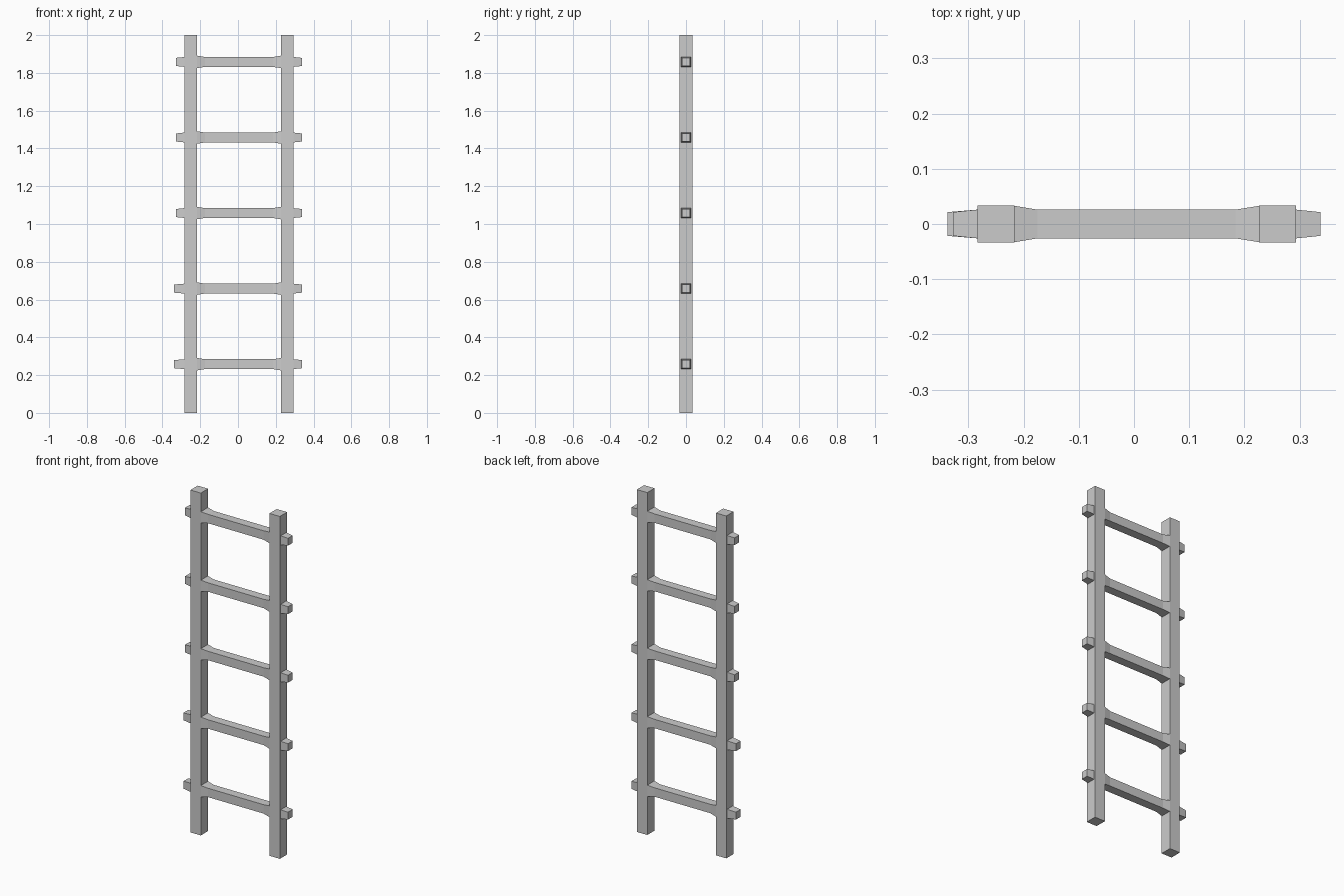
import bpy, bmesh

if "Cube" in bpy.data.objects:
    bpy.data.objects.remove(bpy.data.objects["Cube"])

RAIL_W, RAIL_D, HEIGHT = 0.067, 0.067, 2.0
LEFT_X, RIGHT_X = -0.2505, 0.2605


def loft(name, sections, axis):
    """Square-section beam through (position, half_a, half_b) stations along an axis."""
    bm = bmesh.new()
    rings = []
    for p, a, b in sections:
        ring = []
        for s, t in ((-1, -1), (1, -1), (1, 1), (-1, 1)):
            co = (p, s * a, t * b) if axis == 'X' else (s * a, t * b, p)
            ring.append(bm.verts.new(co))
        rings.append(ring)
    for r0, r1 in zip(rings, rings[1:]):
        for i in range(4):
            j = (i + 1) % 4
            bm.faces.new((r0[i], r0[j], r1[j], r1[i]))
    bm.faces.new(rings[0][::-1])
    bm.faces.new(rings[-1])
    bmesh.ops.recalc_face_normals(bm, faces=bm.faces)
    mesh = bpy.data.meshes.new(name)
    bm.to_mesh(mesh)
    bm.free()
    obj = bpy.data.objects.new(name, mesh)
    bpy.context.collection.objects.link(obj)
    return obj


# Upright side rails
for name, x in (("left_rail", LEFT_X), ("right_rail", RIGHT_X)):
    rail = loft(name, [(0, RAIL_W / 2, RAIL_D / 2), (HEIGHT, RAIL_W / 2, RAIL_D / 2)], 'Z')
    rail.location.x = x

# Rungs: tapered tenon ends, flared shoulders at the rails, slim middle
for i in range(5):
    left_end = -0.338 if i < 2 else -0.328
    stations = [(left_end, 0.0215), (-0.284, 0.026), (-0.217, 0.033), (-0.175, 0.026),
                (0.184, 0.026), (0.227, 0.033), (0.294, 0.026), (0.338, 0.0215)]
    rung = loft(f"rung_{i + 1}", [(x, h, h) for x, h in stations], 'X')
    rung.location.z = 0.258 + 0.4 * i
